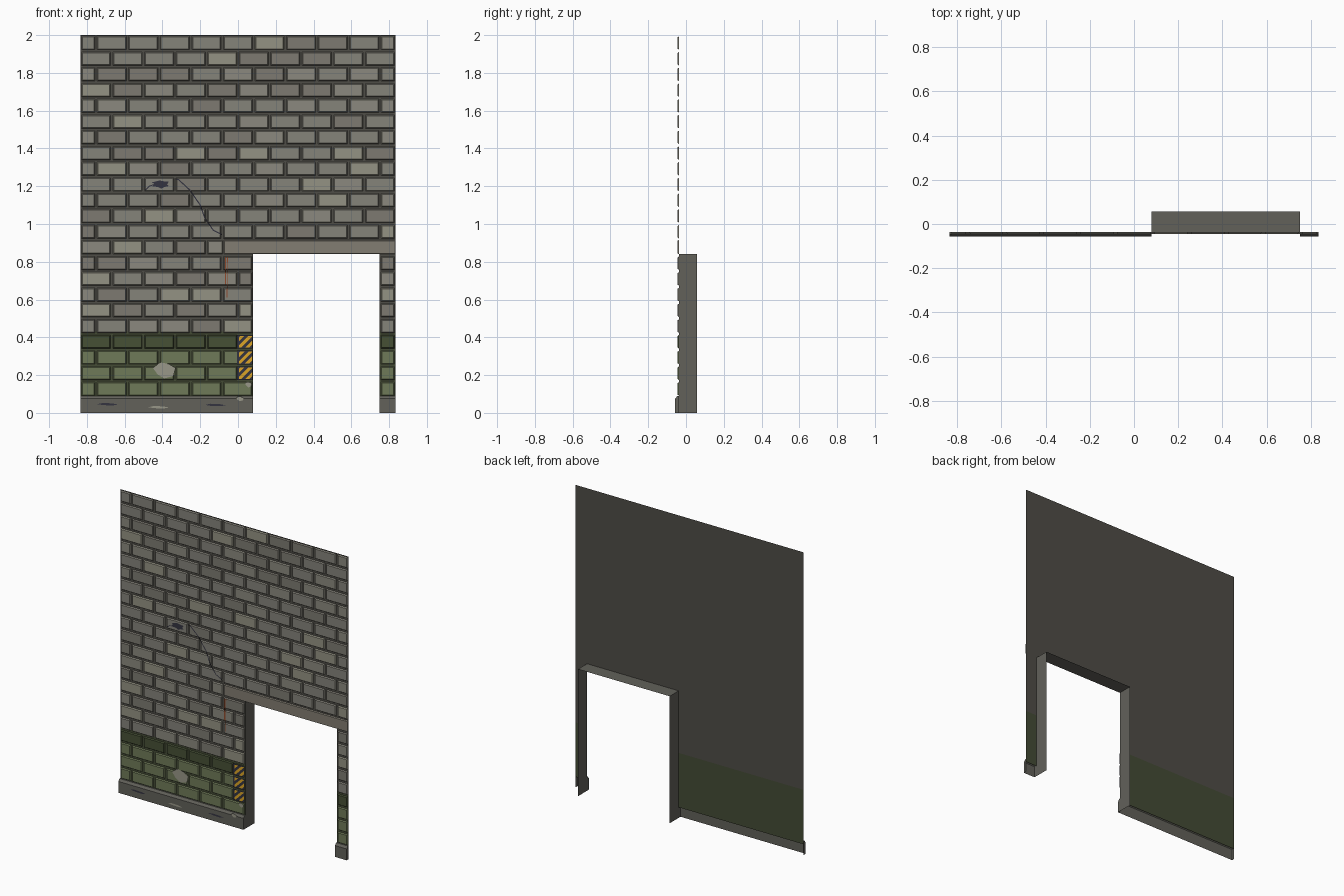
import bpy, bmesh, random
from mathutils import Vector

if "Cube" in bpy.data.objects:
    bpy.data.objects.remove(bpy.data.objects["Cube"])

random.seed(4)
L, R, TOP = -0.835, 0.835, 2.0          # wall extents
DL, DR, DT = 0.08, 0.75, 0.84           # door opening
BACK, FACE, DECAL = -0.037, -0.0445, -0.0455
BASE_Y, DEEP = -0.057, 0.057
GREEN_Z, Z0, ROWS = 0.43, 0.085, 23
PITCH, BRICK = (TOP - Z0) / ROWS, (R - L) / 10


def mat(name, hexcol):
    m = bpy.data.materials.new(name)
    c = [int(hexcol[i:i + 2], 16) / 255 for i in (0, 2, 4)]
    m.diffuse_color = [((v + 0.055) / 1.055) ** 2.4 for v in c] + [1]
    m.use_nodes = True
    m.node_tree.nodes["Principled BSDF"].inputs["Base Color"].default_value = m.diffuse_color
    return m


greys = [mat("stone_" + h, h) for h in ("85837a", "8b897e", "7d7a71", "949283")]
mortar, moss_mortar = mat("mortar", "4f4d47"), mat("moss_mortar", "444b35")
moss, moss_dark = mat("moss", "6f7a58"), mat("moss_dark", "465035")
concrete, lintel_m = mat("concrete", "62615a"), mat("lintel", "827d72")
dark, yellow = mat("dark_chip", "343440"), mat("hazard_yellow", "dca526")
rust, chip = mat("rust", "8e4a2c"), mat("pale_chip", "989788")


def make(name, bm, mats):
    me = bpy.data.meshes.new(name)
    bm.to_mesh(me)
    bm.free()
    for m in mats:
        me.materials.append(m)
    ob = bpy.data.objects.new(name, me)
    bpy.context.collection.objects.link(ob)
    return ob


def face(bm, pts, mi=0):
    f = bm.faces.new([bm.verts.new(p) for p in pts])
    f.material_index = mi
    return f


def panel(bm, x0, x1, z0, z1, y, mi=0):
    face(bm, [(x0, y, z0), (x1, y, z0), (x1, y, z1), (x0, y, z1)], mi)


def block(bm, x0, x1, z0, z1, mi=0, bevel=0.005):
    """Bevelled block standing out of the mortar, open at the back."""
    def ring(y, d):
        return [bm.verts.new(p) for p in ((x0 + d, y, z0 + d), (x1 - d, y, z0 + d),
                                          (x1 - d, y, z1 - d), (x0 + d, y, z1 - d))]
    a, b = ring(BACK, 0), ring(FACE, bevel)
    fs = [bm.faces.new(b)]
    for i in range(4):
        j = (i + 1) % 4
        fs.append(bm.faces.new((a[i], a[j], b[j], b[i])))
    for f in fs:
        f.material_index = mi


# mortar sheet with the door cut out, mossy at the bottom
bm = bmesh.new()
panel(bm, L, R, DT, TOP, BACK)
for x0, x1 in ((L, DL), (DR, R)):
    panel(bm, x0, x1, GREEN_Z, DT, BACK, 0)
    panel(bm, x0, x1, 0.07, GREEN_Z, BACK, 1)
make("mortar_sheet", bm, [mortar, moss_mortar])

# running-bond bricks, clipped by the door and lintel
bm = bmesh.new()
GAP = 0.006
for row in range(ROWS):                  # row 0 is the top course
    z1 = TOP - row * PITCH
    z0 = z1 - PITCH
    spans = [(L, R)] if row < 13 else [(L, -0.075)] if row == 13 else [(L, DL), (DR, R)]
    for k in range(11):
        bx = L + BRICK * (k - (0.5 if row % 2 == 0 else 0))
        for s0, s1 in spans:
            x0, x1 = max(bx, s0), min(bx + BRICK, s1)
            if x1 - x0 < 0.03:
                continue
            mi = random.choices(range(4), (5, 3, 3, 1))[0]
            if row >= 19:
                mi = 5 if row == 19 else 4
            block(bm, x0 + GAP, x1 - GAP, z0 + GAP, z1 - GAP, mi)
make("bricks", bm, greys + [moss, moss_dark])

# lintel over the door
bm = bmesh.new()
block(bm, -0.075, R, DT, DT + 0.075, 0, 0.004)
make("lintel", bm, [lintel_m])

# door reveal: two jambs and a head
bm = bmesh.new()
for x in (DL, DR):
    face(bm, [(x, BACK, 0), (x, DEEP, 0), (x, DEEP, DT), (x, BACK, DT)])
face(bm, [(DL, BACK, DT), (DL, DEEP, DT), (DR, DEEP, DT), (DR, BACK, DT)])
make("door_reveal", bm, [concrete])

# chamfered skirting on both sides of the door
profile = [(BACK, 0), (BASE_Y, 0), (BASE_Y, 0.075), (FACE - 0.001, 0.09), (BACK, 0.09)]
for name, x0, x1 in (("skirting_left", L, DL), ("skirting_right", DR, R)):
    bm = bmesh.new()
    for (ya, za), (yb, zb) in zip(profile[1:], profile[2:]):
        face(bm, [(x0, ya, za), (x1, ya, za), (x1, yb, zb), (x0, yb, zb)])
    for x in (x0, x1):
        face(bm, [(x, y, z) for y, z in profile])
    bmesh.ops.remove_doubles(bm, verts=bm.verts, dist=1e-5)
    bmesh.ops.recalc_face_normals(bm, faces=bm.faces)
    make(name, bm, [concrete])

# hazard stripes beside the door, clipped to each brick
bm = bmesh.new()
for row in (19, 20, 21):
    x0, x1 = 0.006, DL - 0.002
    z1 = TOP - row * PITCH - 0.011
    z0 = z1 - PITCH + 0.022
    panel(bm, x0 - 0.01, x1, z0 - 0.006, z1 + 0.006, DECAL, 0)
    part = bmesh.new()
    for k in range(-3, 5):
        a = x0 + k * 0.044 - 0.012
        h = z1 - z0
        y = DECAL - 0.001
        face(part, [(a, y, z0), (a + 0.022, y, z0), (a + 0.022 + h, y, z1), (a + h, y, z1)], 1)
    for x, n in ((x0, -1), (x1, 1)):
        bmesh.ops.bisect_plane(part, geom=part.verts[:] + part.edges[:] + part.faces[:],
                               plane_co=Vector((x, 0, 0)), plane_no=Vector((n, 0, 0)),
                               clear_outer=True)
    for f in part.faces:
        face(bm, [v.co.copy() for v in f.verts], 1)
    part.free()
make("hazard_stripes", bm, [dark, yellow])


def ribbon(name, pts, w, m):
    bm = bmesh.new()
    rows = []
    for i, (x, z) in enumerate(pts):
        a, b = pts[max(i - 1, 0)], pts[min(i + 1, len(pts) - 1)]
        n = Vector((a[1] - b[1], 0, b[0] - a[0])).normalized() * w / 2
        c = Vector((x, DECAL, z))
        rows.append((bm.verts.new(c - n), bm.verts.new(c + n)))
    for p, q in zip(rows, rows[1:]):
        bm.faces.new((p[0], q[0], q[1], p[1]))
    make(name, bm, [m])


def patch(name, cx, cz, w, h, outline, m, y=DECAL):
    bm = bmesh.new()
    face(bm, [(cx + u * w / 2, y, cz + v * h / 2) for u, v in outline])
    make(name, bm, [m])


# cracks and rust runs
ribbon("crack", [(-0.33, 1.24), (-0.315, 1.235), (-0.255, 1.18), (-0.2, 1.1), (-0.175, 1.03),
                 (-0.13, 0.966), (-0.085, 0.944)], 0.006, dark)
ribbon("crack_branch", [(-0.49, 1.18), (-0.47, 1.20), (-0.44, 1.21)], 0.005, dark)
ribbon("rust_run_long", [(-0.066, 0.825), (-0.066, 0.68)], 0.007, rust)
ribbon("rust_run_short", [(-0.056, 0.825), (-0.058, 0.61)], 0.004, rust)

# chips and holes
ragged = [(-1, .3), (-.6, -.5), (0, -1), (.8, -.7), (1, .3), (.4, .8), (-.4, 1)]
star = [(-1, .5), (-.7, 0), (-1, -.5), (-.3, -.6), (.1, -1), (.5, -.6), (1, -.4),
        (.75, 0), (1, .6), (.4, .7), (-.1, .9), (-.5, .7)]
lens = [(-1, 0), (-.4, -.8), (.5, -1), (1, -.2), (.4, .7), (-.5, 1)]
patch("wall_hole", -0.41, 1.21, 0.09, 0.045, star, dark)
patch("pale_chip_large", -0.39, 0.225, 0.12, 0.085, ragged, chip)
patch("pale_chip_edge", 0.055, 0.15, 0.035, 0.03, ragged, chip)
patch("pale_chip_base", 0.01, 0.075, 0.04, 0.025, ragged, chip, BASE_Y - 0.001)
for i, (x, z, m) in enumerate(((-0.69, 0.046, dark), (-0.42, 0.03, chip), (-0.12, 0.042, dark))):
    patch(f"skirting_chip_{i + 1}", x, z, 0.11, 0.013, lens, m, BASE_Y - 0.001)
